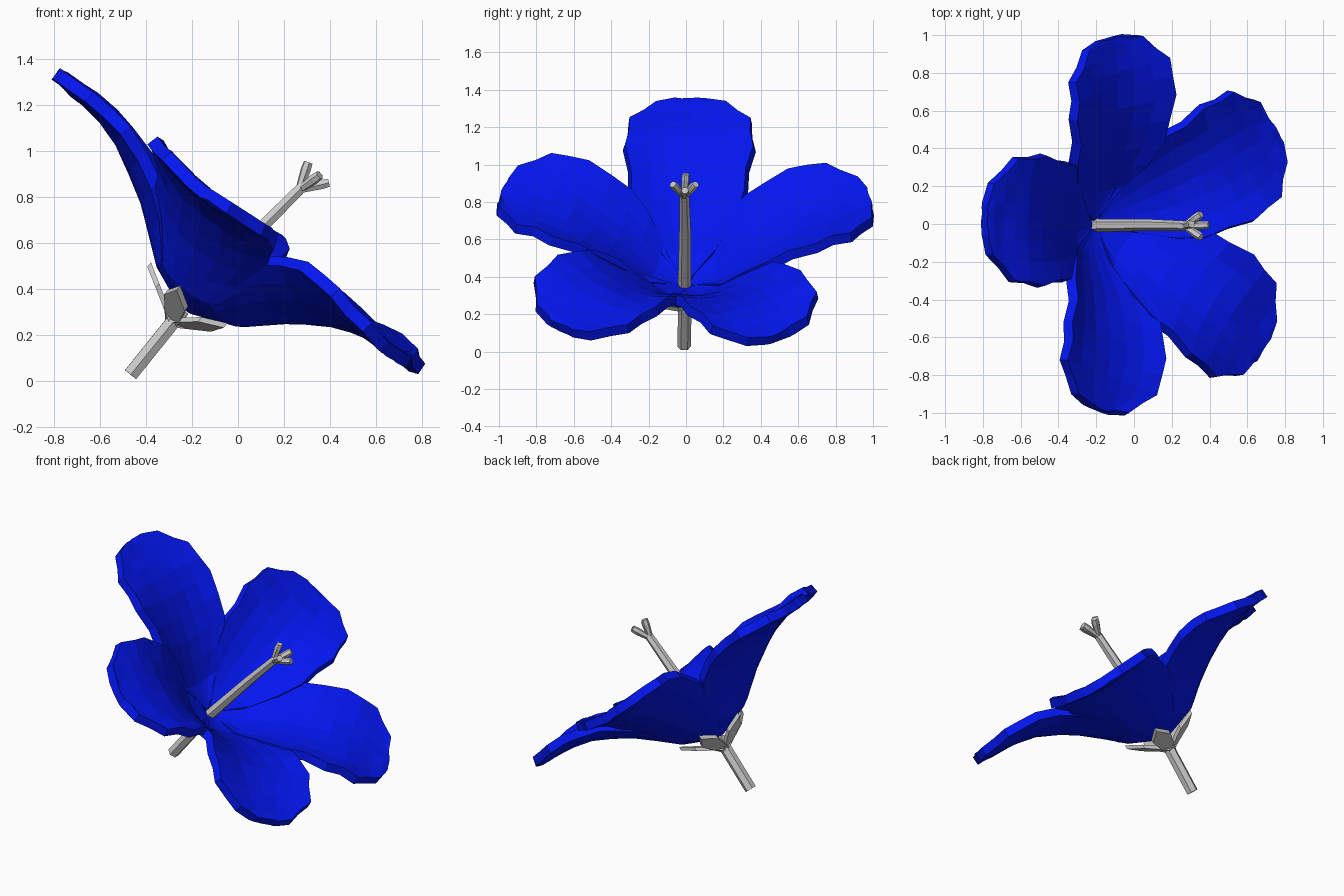
import bpy, bmesh, math, random
from mathutils import Vector

if "Cube" in bpy.data.objects:
    bpy.data.objects.remove(bpy.data.objects["Cube"])

random.seed(4)
BASE = Vector((-0.25, 0, 0.30))
AXIS = Vector((0.62, 0, 0.78)).normalized()     # direction the flower faces
UP = Vector((-0.78, 0, 0.62)).normalized()      # zero angle around the axis
SIDE = Vector((0, 1, 0))


def place(r, t, h, ang):
    """Flower coordinates: distance out, sideways, height, angle -> world."""
    c, s = math.cos(ang), math.sin(ang)
    return BASE + UP * (r * c - t * s) + SIDE * (r * s + t * c) + AXIS * h


def lookup(table, x):
    for (x0, y0), (x1, y1) in zip(table, table[1:]):
        if x <= x1:
            f = max(0, (x - x0) / (x1 - x0))
            return y0 + (y1 - y0) * f
    return table[-1][1]


def make_object(name, verts, faces, fix=True):
    me = bpy.data.meshes.new(name)
    me.from_pydata(verts, [], faces)
    if fix:
        bm = bmesh.new()
        bm.from_mesh(me)
        bmesh.ops.recalc_face_normals(bm, faces=bm.faces)
        bm.to_mesh(me)
        bm.free()
    ob = bpy.data.objects.new(name, me)
    bpy.context.collection.objects.link(ob)
    return ob


def tube(name, pts, radii, sides=6):
    pts = [Vector(p) for p in pts]
    q = (pts[-1] - pts[0]).to_track_quat('Z', 'Y')
    verts, faces = [], []
    for p, rad in zip(pts, radii):
        for k in range(sides):
            a = 2 * math.pi * k / sides
            verts.append(p + q @ Vector((rad * math.cos(a), rad * math.sin(a), 0)))
    for i in range(len(pts) - 1):
        for k in range(sides):
            n = (k + 1) % sides
            faces.append((i * sides + k, i * sides + n, (i + 1) * sides + n, (i + 1) * sides + k))
    faces.append(tuple(range(sides)))
    faces.append(tuple(range(len(verts) - sides, len(verts))))
    return make_object(name, verts, faces)


blue = bpy.data.materials.new("petal_blue")
blue.diffuse_color = (0.001, 0.008, 0.87, 1)
blue.use_nodes = True
blue.node_tree.nodes["Principled BSDF"].inputs["Base Color"].default_value = blue.diffuse_color

# Petals: strips cut from a funnel, edges curled up, thickened
FUNNEL = [(0.0, 0.01), (0.07, 0.03), (0.23, 0.1), (0.38, 0.23), (0.5, 0.305),
          (0.65, 0.385), (0.82, 0.43), (1.05, 0.445)]
WIDTH = [(0.03, 0.025), (0.2, 0.175), (0.31, 0.265), (0.42, 0.32), (0.54, 0.335), (0.66, 0.345),
         (0.77, 0.345), (0.86, 0.32), (0.94, 0.27), (1.01, 0.18), (1.045, 0.09)]
COLS = 6


def petal(name, degrees, length, droop, curl):
    ang = math.radians(degrees)
    verts, faces = [], []
    for i, (r, w) in enumerate(WIDTH):
        for j in range(COLS + 1):
            s = j / COLS * 2 - 1
            wob = (0.011 if i % 2 else -0.011) if abs(s) == 1 and 0.5 < r < 1.03 else 0
            rr, t = r * length + wob * 0.6, s * (w + wob)
            h = lookup(FUNNEL, math.hypot(rr, t)) + 0.015 * t
            h += curl * s * s * min(1, max(0, (r - 0.2) / 0.3)) * min(1, max(0, (1.1 - r) / 0.3))
            h -= droop * max(0, (r - 0.6) / 0.45)
            if r > 0.5:
                h += random.uniform(-0.005, 0.005)
            verts.append(place(rr, t, h, ang))
    n = COLS + 1
    for i in range(len(WIDTH) - 1):
        for j in range(COLS):
            a = i * n + j
            faces.append((a, a + n, a + n + 1, a + 1))
    ob = make_object(name, verts, faces, fix=False)
    mod = ob.modifiers.new("thickness", 'SOLIDIFY')
    mod.thickness = 0.055
    mod.offset = -1
    ob.data.materials.append(blue)


for name, deg, length, droop, curl in [("petal_top", 1.5, 1.02, 0, 0.03),
                                       ("petal_left", 78, 0.965, 0, 0.05),
                                       ("petal_lower_left", 151, 0.995, 0.03, 0.045),
                                       ("petal_lower_right", -140.5, 1.015, 0.04, 0.045),
                                       ("petal_right", -73, 0.985, 0, 0.055)]:
    petal(name, deg, length, droop, curl)

# Sepals: five kites under the petals
OUTLINE = [(0.0, -0.03), (0.15, -0.06), (0.235, 0.0), (0.15, 0.06), (0.0, 0.03)]
for k in range(5):
    ang = math.radians(72 * k)
    verts = [place(r, t, -0.072 + 0.58 * r + d, ang) for d in (0, 0.025) for r, t in OUTLINE]
    m = len(OUTLINE)
    faces = [tuple(range(m)), tuple(range(m, 2 * m))]
    faces += [(i, (i + 1) % m, (i + 1) % m + m, i + m) for i in range(m)]
    make_object(f"sepal_{k + 1}", verts, faces)

# Stem
tube("stem", [(-0.467, -0.01, 0.028), (-0.24, -0.005, 0.31)], [0.036, 0.036])

# Pistil with four short stigma branches
tube("pistil", [(-0.22, -0.008, 0.33), (0.08, -0.005, 0.645), (0.285, -0.01, 0.85)],
     [0.036, 0.031, 0.026])
root = (0.265, -0.01, 0.83)
for k, tip in enumerate([(0.305, 0.0, 0.95), (0.355, 0.052, 0.895),
                         (0.355, -0.07, 0.895), (0.395, -0.005, 0.862)]):
    neck = Vector(root).lerp(Vector(tip), 0.75)
    tube(f"stigma_{k + 1}", [root, neck, tip], [0.016, 0.023, 0.02])
